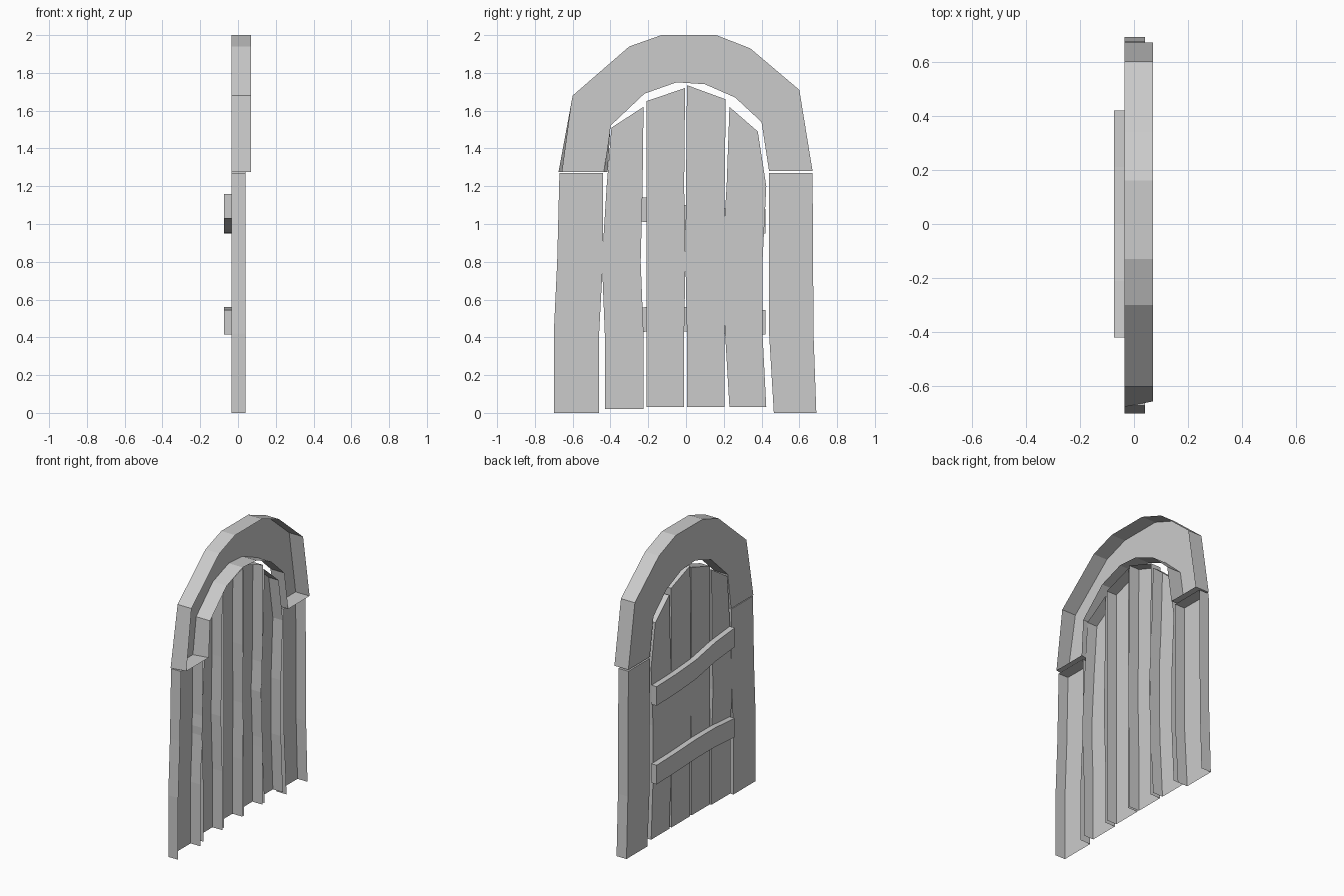
import bpy, bmesh

if "Cube" in bpy.data.objects:
    bpy.data.objects.remove(bpy.data.objects["Cube"])

BACK, FRONT = -0.035, 0.04


def trough(name, a, b, x0, x1, cap_start, cap_end, shift=0.0):
    """Board between edge lines a and b (y, z): wall at x0, rims out to x1, open toward +x."""
    bm = bmesh.new()

    def line(pts, x, dy=0.0):
        return [bm.verts.new((x, y + (dy if i == 0 else 0), z)) for i, (y, z) in enumerate(pts)]

    a0, b0 = line(a, x0), line(b, x0)
    a1, b1 = line(a, x1, shift), line(b, x1, shift)
    centre_y = sum(p[0] for p in a + b) / len(a + b)
    for i in range(len(a) - 1):
        j = i + 1
        bm.faces.new((a0[i], a0[j], b0[j], b0[i]))      # wall
        bm.faces.new((a0[i], a1[i], a1[j], a0[j]))      # rim along a
        bm.faces.new((b0[i], b0[j], b1[j], b1[i]))      # rim along b
    if cap_start:
        bm.faces.new((a0[0], b0[0], b1[0], a1[0]))
    if cap_end:
        bm.faces.new((a0[-1], a1[-1], b1[-1], b0[-1]))
    # orient so that the wall faces -x
    bm.normal_update()
    bm.faces.ensure_lookup_table()
    if bm.faces[0].normal.x > 0:
        bmesh.ops.reverse_faces(bm, faces=bm.faces[:])
    me = bpy.data.meshes.new(name)
    bm.to_mesh(me)
    bm.free()
    ob = bpy.data.objects.new(name, me)
    bpy.context.collection.objects.link(ob)
    return ob


# side posts
post_z = (0, 0.42, 0.80, 1.27)
posts = {
    "left_post": ((-0.70, -0.70, -0.682, -0.67), (-0.46, -0.46, -0.44, -0.44)),
    "right_post": ((0.465, 0.44, 0.44, 0.44), (0.69, 0.675, 0.673, 0.67)),
}
for name, (l, r) in posts.items():
    trough(name, list(zip(l, post_z)), list(zip(r, post_z)), BACK, FRONT, False, True)

# door planks: left edge, right edge, bottom, top heights at both edges
planks = [
    ((-0.43, -0.43, -0.445, -0.42, -0.395), (-0.225, -0.225, -0.24, -0.23, -0.225), 0.02, 1.51, 1.62),
    ((-0.21, -0.21, -0.21, -0.21, -0.21), (-0.01, -0.01, -0.003, -0.01, -0.005), 0.03, 1.65, 1.72),
    ((0.005, 0.005, -0.003, 0.0, 0.005), (0.205, 0.205, 0.20, 0.205, 0.21), 0.03, 1.735, 1.66),
    ((0.23, 0.207, 0.19, 0.215, 0.23), (0.425, 0.405, 0.405, 0.425, 0.38), 0.03, 1.62, 1.49),
]
for i, (l, r, z0, tl, tr) in enumerate(planks):
    mid = (z0, 0.42, 0.80, 1.20)
    trough(f"plank_{i + 1}", list(zip(l, mid + (tl,))), list(zip(r, mid + (tr,))),
           BACK, FRONT, False, True)

# arched lintel
outer = [(-0.675, 1.275), (-0.60, 1.68), (-0.30, 1.94), (-0.13, 2.0),
         (0.16, 2.0), (0.34, 1.93), (0.60, 1.71), (0.67, 1.28)]
inner = [(-0.435, 1.275), (-0.40, 1.52), (-0.22, 1.69), (-0.05, 1.75),
         (0.10, 1.74), (0.26, 1.67), (0.40, 1.54), (0.44, 1.28)]
trough("arch", outer, inner, BACK, 0.07, True, True, shift=0.02)

# cross braces on the back
brace_y = (-0.42, -0.21, 0, 0.21, 0.42)
braces = {
    "upper_brace": (1.03, 1.01, 0.97, 0.955, 0.95),
    "lower_brace": (0.415, 0.43, 0.43, 0.42, 0.415),
}
for name, low in braces.items():
    trough(name, list(zip(brace_y, low)), [(y, z + 0.13) for y, z in zip(brace_y, low)],
           -0.073, BACK, True, True)
